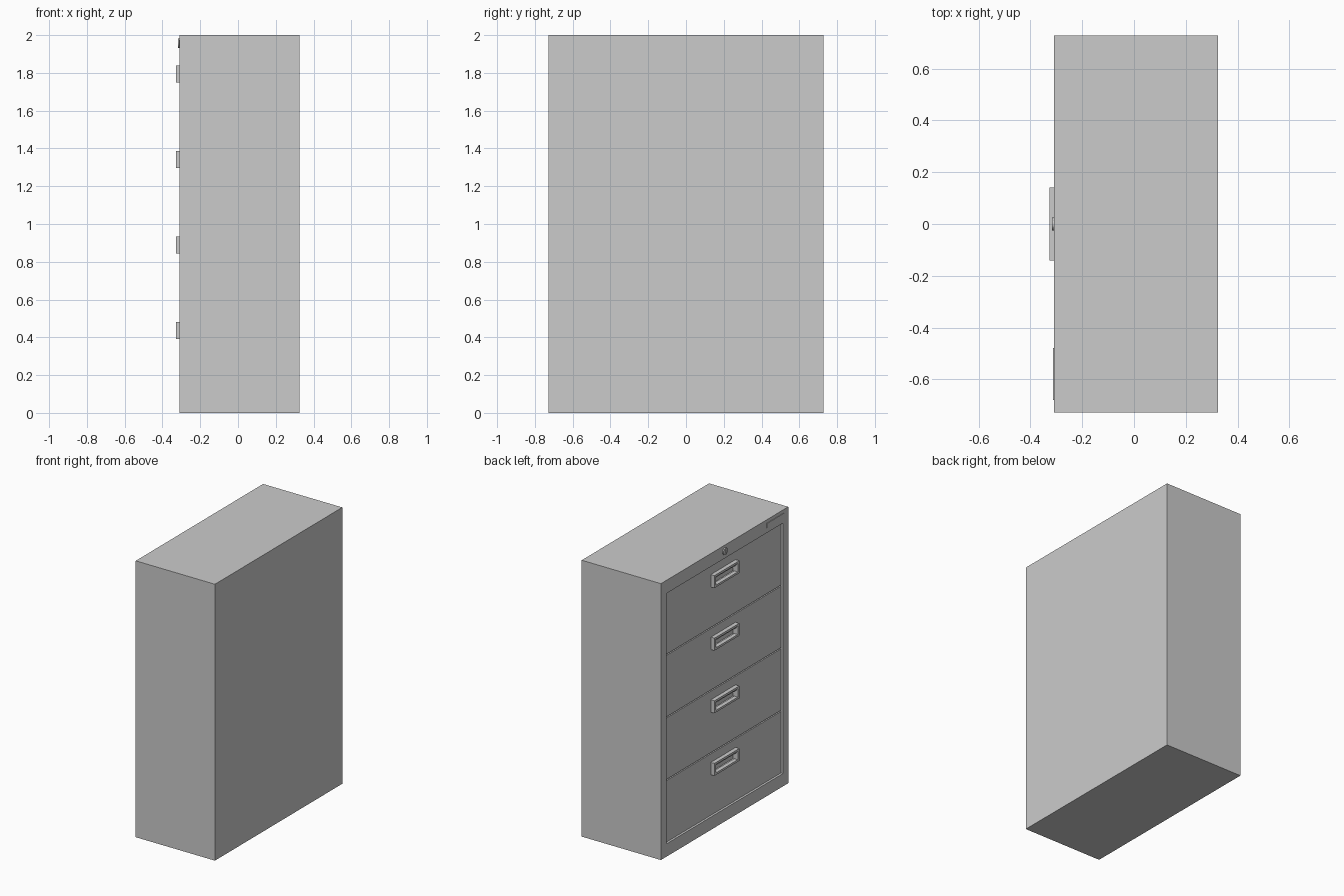
import bpy, bmesh, math

if "Cube" in bpy.data.objects:
    bpy.data.objects.remove(bpy.data.objects["Cube"])

FRONT, BACK = -0.309, 0.325      # drawer side faces -x
HALF_W = 0.728
OPEN_W, OPEN_LO, OPEN_HI = 0.667, 0.093, 1.905
PANEL_X, PANEL_BACK = -0.298, -0.25
PITCH = (OPEN_HI - OPEN_LO) / 4
GAP = 0.004


def box(name, lo, hi):
    bm = bmesh.new()
    bmesh.ops.create_cube(bm, size=1)
    for v in bm.verts:
        v.co = [(a + b) / 2 + c * (b - a) for a, b, c in zip(lo, hi, v.co)]
    me = bpy.data.meshes.new(name)
    bm.to_mesh(me)
    bm.free()
    ob = bpy.data.objects.new(name, me)
    bpy.context.collection.objects.link(ob)
    return ob


def cut(ob, lo, hi):
    """Subtract a box from an object and discard the cutter."""
    cutter = box("cutter", lo, hi)
    cutter.hide_render = True
    mod = ob.modifiers.new("cut", 'BOOLEAN')
    mod.operation = 'DIFFERENCE'
    mod.solver = 'EXACT'
    mod.object = cutter
    bpy.context.view_layer.objects.active = ob
    bpy.ops.object.modifier_apply(modifier=mod.name)
    bpy.data.objects.remove(cutter, do_unlink=True)


def disc(name, x0, x1, r, z):
    bpy.ops.mesh.primitive_cylinder_add(vertices=24, radius=r, depth=x1 - x0,
                                        location=((x0 + x1) / 2, 0, z),
                                        rotation=(0, math.pi / 2, 0))
    ob = bpy.context.object
    ob.name = name
    bpy.ops.object.transform_apply(location=True, rotation=True, scale=True)
    bpy.ops.object.shade_smooth_by_angle(angle=math.radians(35))
    return ob


# Cabinet shell with the shallow opening that holds the drawers
body = box("cabinet_body", (FRONT, -HALF_W, 0), (BACK, HALF_W, 2))
cut(body, (FRONT - 0.1, -OPEN_W, OPEN_LO), (PANEL_BACK, OPEN_W, OPEN_HI))

for i in range(4):
    lo = OPEN_LO + i * PITCH
    n = str(i + 1)
    hz = 0.435 + i * 0.453
    # Drawer front, pierced for its handle cup
    drawer = box("drawer_front_" + n, (PANEL_X, -OPEN_W + GAP, lo + GAP),
                 (PANEL_BACK, OPEN_W - GAP, lo + PITCH - GAP))
    cut(drawer, (PANEL_X - 0.1, -0.13, hz - 0.035), (PANEL_BACK + 0.1, 0.13, hz + 0.035))
    # Recessed handle: raised rim around a finger pocket
    handle = box("drawer_handle_" + n, (-0.327, -0.142, hz - 0.045),
                 (PANEL_X, 0.142, hz + 0.045))
    cut(handle, (-0.4, -0.125, hz - 0.03), (-0.2, 0.125, hz + 0.03))
    box("handle_cup_" + n, (-0.285, -0.13, hz - 0.035), (-0.28, 0.13, hz + 0.035))
    # Lower grip lip
    box("handle_lip_" + n, (-0.318, -0.125, hz + 0.018), (-0.285, 0.125, hz + 0.03))

# Lock with keyway
lock = disc("lock_ring", -0.317, FRONT + 0.005, 0.025, 1.957)
cut(lock, (-0.33, -0.004, 1.943), (-0.312, 0.004, 1.971))

# Blank name plate
box("name_plate", (-0.313, -0.68, 1.94), (FRONT + 0.002, -0.48, 1.975))
